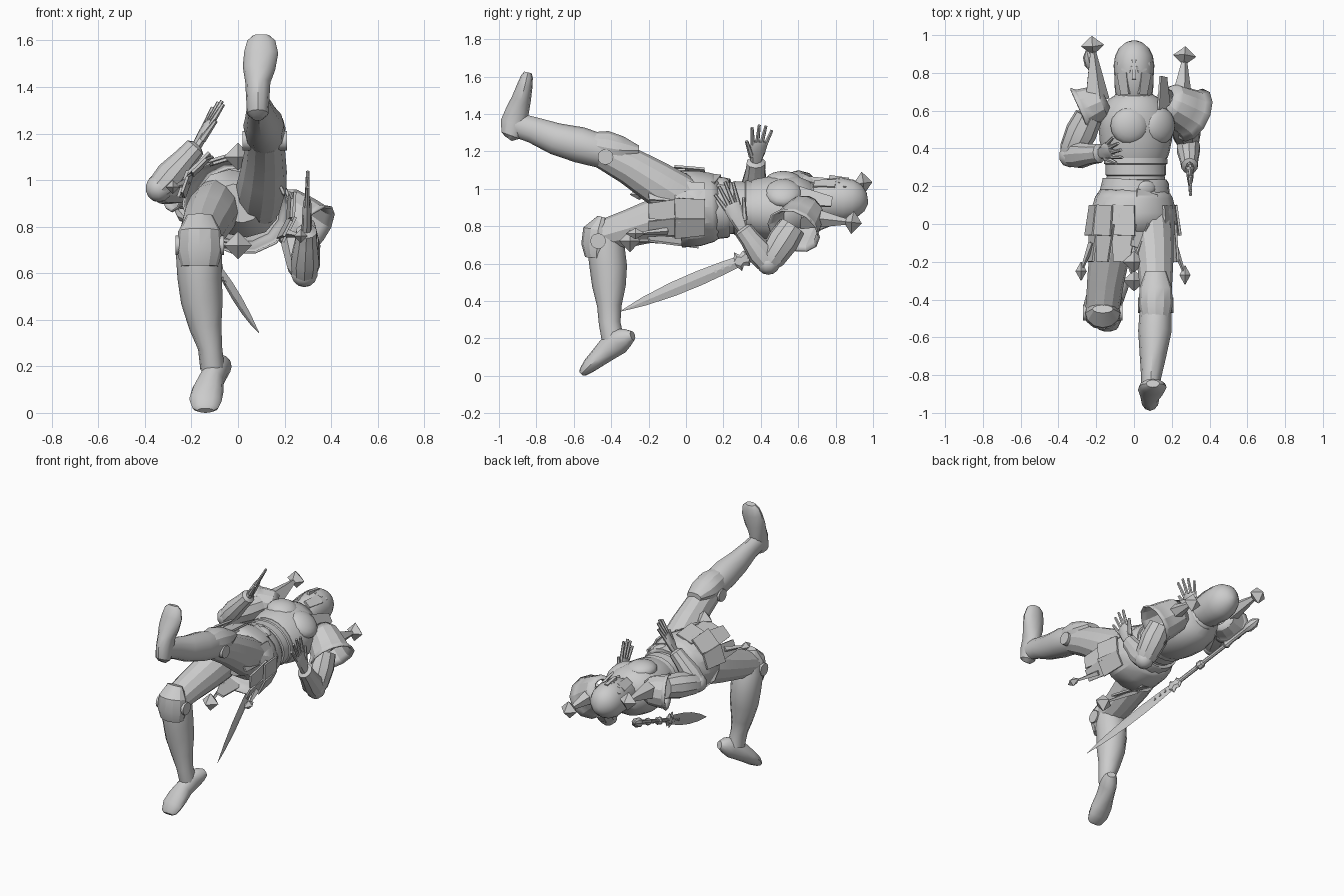
import bpy, bmesh, math
from mathutils import Vector as V

steel = bpy.data.materials.new("steel grey")
steel.diffuse_color = (0.6, 0.6, 0.6, 1)
ROLL = math.radians(22)
C, S = math.cos(ROLL), math.sin(ROLL)
TS = (C, 0, -S)          # sideways direction of the rolled body


def body(u, y, v):
    """Point of the rolled body: u sideways, v towards the chest."""
    return (u * C + v * S, y, 0.9 - u * S + v * C)


def finish(name, bm, angle=35, thick=0):
    bmesh.ops.recalc_face_normals(bm, faces=bm.faces)
    me = bpy.data.meshes.new(name)
    bm.to_mesh(me)
    bm.free()
    me.materials.append(steel)
    ob = bpy.data.objects.new(name, me)
    bpy.context.collection.objects.link(ob)
    if thick:
        m = ob.modifiers.new("thickness", 'SOLIDIFY')
        m.thickness, m.offset = thick, 0
    bpy.context.view_layer.objects.active = ob
    bpy.ops.object.select_all(action='DESELECT')
    ob.select_set(True)
    bpy.ops.object.shade_smooth_by_angle(angle=math.radians(angle))
    return ob


def loft(name, rings, side=(1, 0, 0), n=12, phase=0, thick=0, angle=35, axis=None):
    """Skin over rings (x, y, z, half width, half depth); open when thick."""
    bm = bmesh.new()
    pts = [V(r[:3]) for r in rings]
    loops = []
    for i, r in enumerate(rings):
        t = V(axis) if axis else pts[min(i + 1, len(pts) - 1)] - pts[max(i - 1, 0)]
        t.normalize()
        u = (V(side) - t * V(side).dot(t)).normalized()
        v = t.cross(u)
        loops.append([bm.verts.new(pts[i] + u * r[3] * math.cos(a) + v * r[4] * math.sin(a))
                      for a in [phase + math.tau * k / n for k in range(n)]])
    for a, b in zip(loops, loops[1:]):
        for k in range(n):
            bm.faces.new((a[k], a[(k + 1) % n], b[(k + 1) % n], b[k]))
    if not thick:
        bm.faces.new(loops[0])
        bm.faces.new(loops[-1])
    return finish(name, bm, angle, thick)


def rod(name, a, b, r1, r2, n=8, thin=1, side=(1, 0, 0), phase=0):
    return loft(name, [(*a, r1, r1 * thin), (*b, r2, r2 * thin)], side, n, phase)


def plate(name, a, b, w1, w2, side, t=0.006):
    q = math.sqrt(2)
    return loft(name, [(*a, w1 * q, t * q), (*b, w2 * q, t * q)], side, 4, math.pi / 4)


def ball(name, c, r, seg=16, roll=0):
    bm = bmesh.new()
    bmesh.ops.create_uvsphere(bm, u_segments=seg, v_segments=seg // 2 + 2, radius=1)
    for v in bm.verts:
        x, y, z = v.co.x * r[0], v.co.y * r[1], v.co.z * r[2]
        c2, s2 = math.cos(roll), math.sin(roll)
        v.co = V((x * c2 + z * s2, y, z * c2 - x * s2)) + V(c)
    return finish(name, bm, 40)


def gem(name, c, d, r, h, side=(1, 0, 0)):
    c, d = V(c), V(d).normalized()
    loft(name, [(*(c - d * h), .002, .002), (*c, r, r), (*(c + d * h), .002, .002)], side, 4, axis=d)


# cuirass, abdomen bands, belt and hips
tor = lambda rows: [(*body(u, y, v), w, d) for y, u, v, w, d in rows]
loft("breastplate", tor([(.69, 0, .01, .09, .09), (.66, 0, .01, .14, .13), (.60, 0, .01, .19, .16),
     (.52, .01, 0, .2, .17), (.44, .01, 0, .195, .165), (.38, .01, 0, .182, .155), (.35, .01, 0, .172, .145)]), TS, 20)
loft("abdomen", tor([(.38, .01, 0, .168, .14), (.32, .01, 0, .172, .145), (.315, .01, 0, .164, .138),
     (.26, .01, 0, .164, .142), (.255, .01, 0, .156, .135), (.2, .01, 0, .16, .14)]), TS, 20)
loft("belt", tor([(.235, .01, 0, .165, .148), (.23, .01, 0, .178, .156), (.17, .005, 0, .188, .165),
     (.16, .005, 0, .17, .15)]), TS, 20)
loft("hip_skirt", tor([(.18, 0, 0, .178, .158), (.14, 0, 0, .205, .18), (.07, 0, -.005, .226, .196),
     (-.03, 0, -.01, .238, .2)]), TS, 14, thick=.01, angle=25)
loft("pelvis", tor([(.15, 0, 0, .15, .14), (.03, 0, 0, .18, .14), (-.07, 0, 0, .1, .08)]), TS, 12)
for s in (-1, 1):
    ball("chest_muscle", body(s * .085 + .01, .52, .12), (.1, .1, .055), roll=ROLL + s * .3)
ball("buckle", body(.01, .19, .15), (.05, .04, .02), roll=ROLL)

# skirt plates hanging over the thighs, front and back panels with gems
for u, v, w in ((-.12, .15, .06), (-.2, .09, .055), (-.225, -.01, .05),
                (.13, .14, .05), (.205, .07, .055), (.22, -.02, .05)):
    d = V((u, 0, v)).normalized()
    sd = V(body(-d.z, 0, d.x)) - V(body(0, 0, 0))
    plate("upper_skirt_plate", body(u * 1.02, .1, v * 1.04), body(u * 1.12, -.06, v * 1.08), w, w * 1.2, sd)
    plate("lower_skirt_plate", body(u, 0, v), body(u * 1.08, -.2, v * .98), w * 1.15, w * .75, sd)
plate("front_panel", body(.01, .17, .165), (.0, -.12, 1.1), .06, .02, TS)
plate("back_panel", body(0, .05, -.2), (0, -.2, .73), .07, .025, TS)
for c, a in (((0, -.2, 1.1), body(.01, .0, .18)), ((0, -.3, .72), body(0, -.05, -.19)),
             ((-.28, -.25, .97), body(-.24, -.1, 0)), ((.27, -.27, .76), body(.24, -.1, -.04))):
    big = abs(c[0]) < .1
    rod("gem_strap", a, c, .02, .006, 4)
    gem("skirt_gem", c, (0, 1, 0), .06 if big else .03, .055 if big else .05)

# neck, helmet, face guard
rod("neck", (0, .62, .92), (0, .74, .93), .075, .07, 12)
loft("gorget", [(0, .63, .92, .13, .12), (0, .67, .925, .1, .1), (0, .71, .93, .085, .09)], n=16, thick=.012)
loft("helmet", [(0, .685, .93, .098, .095), (0, .72, .935, .102, .108), (0, .78, .94, .104, .115),
     (0, .84, .94, .108, .118), (0, .89, .94, .1, .108), (0, .93, .935, .08, .085),
     (0, .96, .93, .045, .05), (0, .972, .93, .012, .014)], n=20, angle=45)
plate("nose_guard", (0, .87, 1.045), (0, .765, 1.06), .012, .01, (1, 0, 0), .014)
for s in (-1, 1):
    plate("brow", (s * .005, .825, 1.055), (s * .085, .85, 1.005), .008, .008, (0, 1, 0), .008)
    plate("eye", (s * .02, .808, 1.053), (s * .065, .82, 1.03), .007, .005, (0, 1, 0), .004)
    plate("cheek_guard", (s * .062, .8, 1.025), (s * .045, .685, 1.025), .032, .026, (.8, 0, -s * .6), .008)

# legs: thigh, shin, foot, then knee armour
loft("kicking_thigh", [(.09, .05, .91, .1, .12), (.1, -.06, .97, .108, .125), (.11, -.17, 1.04, .1, .115),
     (.115, -.3, 1.12, .088, .1), (.115, -.44, 1.19, .08, .085)], angle=25)
loft("kicking_shin", [(.115, -.38, 1.18, .07, .08), (.115, -.45, 1.2, .085, .09), (.11, -.57, 1.235, .088, .096),
     (.1, -.7, 1.268, .07, .085), (.09, -.82, 1.315, .052, .07), (.085, -.92, 1.345, .048, .065)])
loft("kicking_foot", [(.085, -.95, 1.268, .025, .022), (.085, -.938, 1.285, .046, .052), (.085, -.92, 1.35, .05, .072),
     (.085, -.9, 1.42, .054, .062), (.09, -.88, 1.48, .07, .052), (.1, -.862, 1.55, .073, .042),
     (.1, -.85, 1.6, .06, .032), (.1, -.845, 1.622, .035, .02)])
loft("standing_thigh", [(-.09, .05, .89, .1, .12), (-.11, -.06, .865, .11, .125), (-.13, -.17, .83, .108, .115),
     (-.15, -.3, .79, .098, .1), (-.165, -.44, .75, .09, .085)], angle=25)
loft("standing_shin", [(-.165, -.44, .77, .085, .08), (-.168, -.43, .7, .1, .1), (-.165, -.415, .58, .095, .1),
     (-.155, -.412, .48, .09, .09), (-.14, -.41, .37, .07, .065), (-.12, -.408, .28, .052, .058),
     (-.11, -.39, .19, .052, .06)])
loft("standing_foot", [(-.055, -.285, .215, .028, .025), (-.07, -.315, .205, .046, .05), (-.09, -.36, .185, .05, .07),
     (-.115, -.42, .14, .054, .062), (-.13, -.47, .095, .068, .05), (-.14, -.515, .055, .07, .04),
     (-.14, -.55, .02, .055, .025), (-.14, -.56, .01, .035, .014)])
loft("kicking_knee_guard", [(.115, -.5, 1.235, .075, .07), (.115, -.43, 1.22, .09, .09),
     (.115, -.34, 1.205, .086, .075), (.115, -.25, 1.205, .055, .025)], angle=25)
loft("standing_knee_guard", [(-.165, -.48, .63, .08, .06), (-.165, -.475, .7, .1, .085),
     (-.165, -.47, .78, .092, .08), (-.165, -.45, .85, .055, .022)], angle=25)
for x, y, z, h in ((.115, -.43, 1.17, .095), (-.165, -.47, .72, .104)):
    rod("knee_disc", (x - h, y, z), (x + h, y, z), .042, .042, 12, side=(0, 1, 0))


def arm(label, sh, el, wr, tip, side):
    """Upper arm, elbow, forearm guard and open hand."""
    sh, el, wr, tip, side = map(V, (sh, el, wr, tip, side))
    at = lambda a, b, f, w, d: (*a.lerp(b, f), w, d)
    loft(label + "_upper_arm", [at(sh, el, 0, .075, .075), at(sh, el, .4, .085, .085),
         at(sh, el, .85, .072, .072), at(sh, el, 1.05, .05, .05)], side, 10, angle=25)
    ball(label + "_elbow", el, (.06, .062, .06), 10)
    loft(label + "_forearm", [at(el, wr, 0, .06, .055), at(el, wr, .3, .072, .064), at(el, wr, .7, .055, .05),
         at(el, wr, .95, .052, .045), at(el, wr, 1, .03, .025)], side, 10, angle=25)
    d = tip - wr
    side = (side - d * side.dot(d) / d.length_squared).normalized()
    loft(label + "_palm", [at(wr, tip, -.05, .028, .022), at(wr, tip, .2, .042, .021),
         at(wr, tip, .46, .048, .018), at(wr, tip, .54, .042, .013)], side, 8)
    for k, ln in enumerate((.93, 1.0, .97, .85)):
        o = side * (.036 - .024 * k)
        rod(label + "_finger", wr.lerp(tip, .46) + o, wr.lerp(tip, ln) + o * 1.6, .0125, .0085, 6, side=side)
    rod(label + "_thumb", wr.lerp(tip, .12) + side * .03, wr.lerp(tip, .55) + side * .075, .016, .009, 6, side=side)


arm("left", (.26, .57, .8), (.285, .44, .6), (.295, .3, .79), (.3, .19, 1.03), (0, .9, .4))
arm("right", (-.24, .57, .99), (-.34, .36, .965), (-.175, .375, 1.15), (-.075, .41, 1.34), (.35, -1, 0))

# pauldrons with spikes and gems
for s, top, end, base, tip in ((1, (.16, .66, .9), (.32, .575, .775), (.245, .62, .85), (.268, .89, .82)),
                               (-1, (-.15, .66, .98), (-.285, .6, .98), (-.2, .66, 1.0), (-.22, .945, 1.03))):
    a, b = V(top), V(end)
    k = 1 if s > 0 else .85
    loft("pauldron", [(*a.lerp(b, f), w * k, d * k) for f, w, d in
         ((0, .06, .07), (.2, .1, .1), (.6, .115, .115), (.85, .125, .12), (1, .148, .135))],
         (0, 1, 0), 12, thick=.01, angle=25)
    rod("shoulder_spike", base, tip, .07, .01, 5)
    gem("shoulder_gem", tip, V(tip) - V(base), .062, .05)
plate("neck_collar", (.16, .6, .96), (.155, .78, .93), .06, .03, (.5, 0, -.8))

# long sword slung under the back
A, B = V((.09, -.35, .345)), V((-.25, .92, .88))
up = (0, -.4, 1)
path = lambda rows: [(*A.lerp(B, f), w, d) for f, w, d in rows]
loft("blade", path([(0, .002, .001), (.1, .024, .005), (.22, .038, .008), (.33, .04, .009), (.44, .034, .009),
     (.5, .028, .01)]), up, 4, angle=20)
loft("guard", path([(.48, .015, .012), (.495, .055, .014), (.51, .03, .02), (.53, .045, .014), (.545, .014, .014)]), up, 6)
loft("grip", path([(.53, .014, .014), (.64, .014, .014), (.65, .026, .026), (.67, .026, .026), (.68, .014, .014),
     (.8, .014, .014), (.81, .025, .025), (.84, .016, .016), (.92, .018, .018), (.94, .032, .032),
     (.975, .03, .03), (1, .006, .006)]), up, 8)
for f in (.4, .43, .46):
    p = A.lerp(B, f)
    rod("blade_stud", p - V((.012, 0, 0)), p + V((.012, 0, 0)), .009, .009, 8, side=(0, 1, 0))
